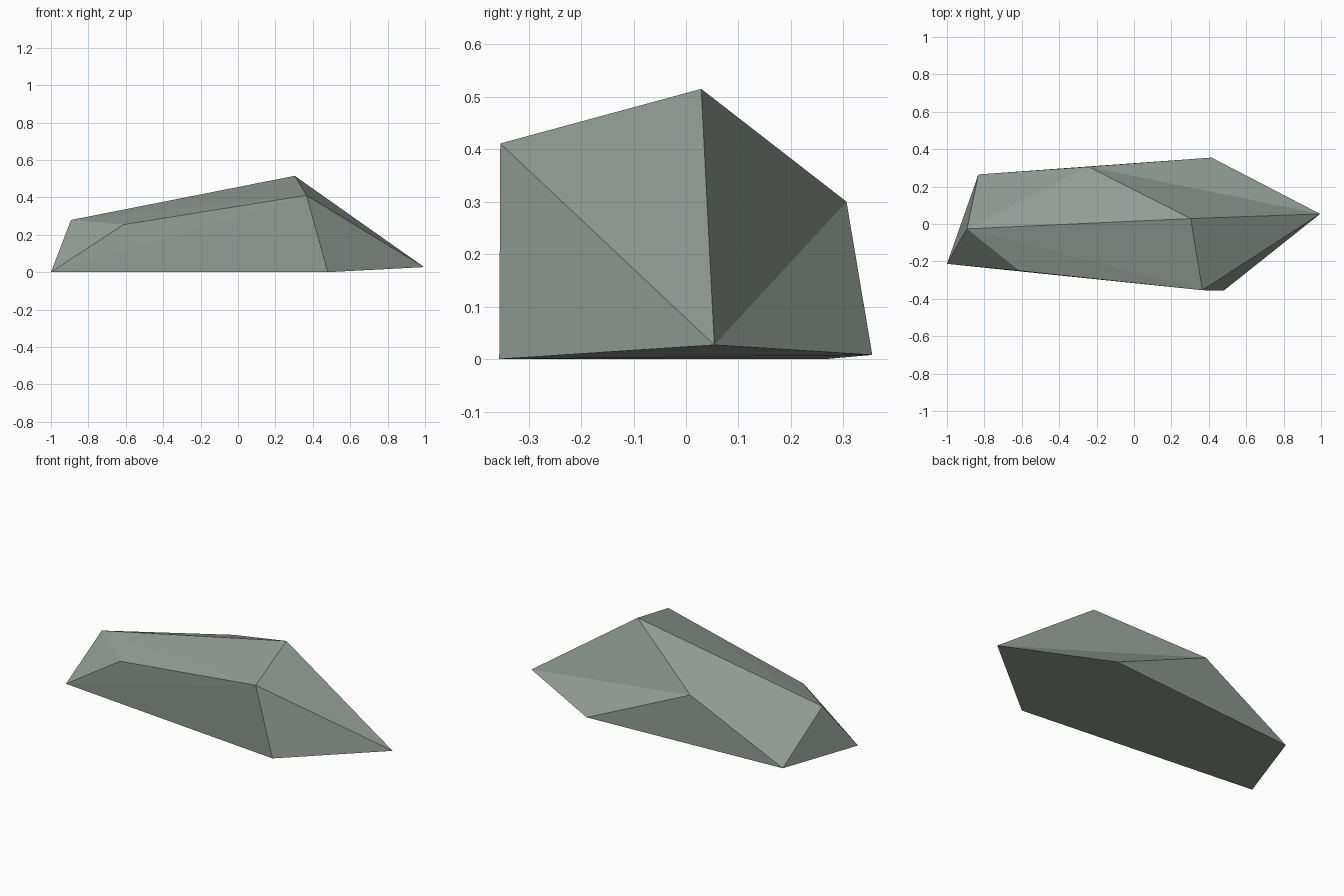
import bpy
import bmesh

cube = bpy.data.objects.get("Cube")
if cube:
    bpy.data.objects.remove(cube, do_unlink=True)

# Stone material
stone = bpy.data.materials.new("grey_green_stone")
stone.use_nodes = True
colour = (0.29, 0.335, 0.305, 1.0)
stone.diffuse_color = colour
bsdf = next(n for n in stone.node_tree.nodes if n.type == "BSDF_PRINCIPLED")
bsdf.inputs["Base Color"].default_value = colour
bsdf.inputs["Roughness"].default_value = 0.9

# Corners of the rock
corners = {
    "base_right": (-1.0, -0.213, 0.0),
    "base_front": (0.48, -0.356, 0.0),
    "tip": (0.995, 0.054, 0.027),
    "base_back": (0.415, 0.355, 0.008),
    "base_back_right": (-0.832, 0.265, 0.0),
    "ridge_right": (-0.893, -0.026, 0.279),
    "shoulder": (-0.613, -0.25, 0.254),
    "brow": (0.366, -0.354, 0.411),
    "peak": (0.303, 0.029, 0.515),
    "back_shoulder": (-0.243, 0.306, 0.30),
}

# Facets, each naming its corners
facets = [
    # front
    "base_right base_front brow",
    "base_right brow shoulder",
    "base_right shoulder ridge_right",
    # sloping top
    "ridge_right shoulder brow",
    "ridge_right brow peak",
    "ridge_right peak back_shoulder",
    "ridge_right back_shoulder base_back_right",
    # right end
    "base_right ridge_right base_back_right",
    # pointed left end
    "base_front tip brow",
    "brow tip peak",
    "peak tip back_shoulder",
    "back_shoulder tip base_back",
    # back
    "back_shoulder base_back base_back_right",
    # underside
    "base_front base_right base_back_right",
    "base_front base_back_right base_back",
    "base_front base_back tip",
]

bm = bmesh.new()
verts = {name: bm.verts.new(co) for name, co in corners.items()}
for facet in facets:
    bm.faces.new([verts[name] for name in facet.split()])
bmesh.ops.recalc_face_normals(bm, faces=bm.faces[:])

mesh = bpy.data.meshes.new("rock")
bm.to_mesh(mesh)
bm.free()
mesh.materials.append(stone)
rock = bpy.data.objects.new("rock", mesh)
bpy.context.collection.objects.link(rock)
